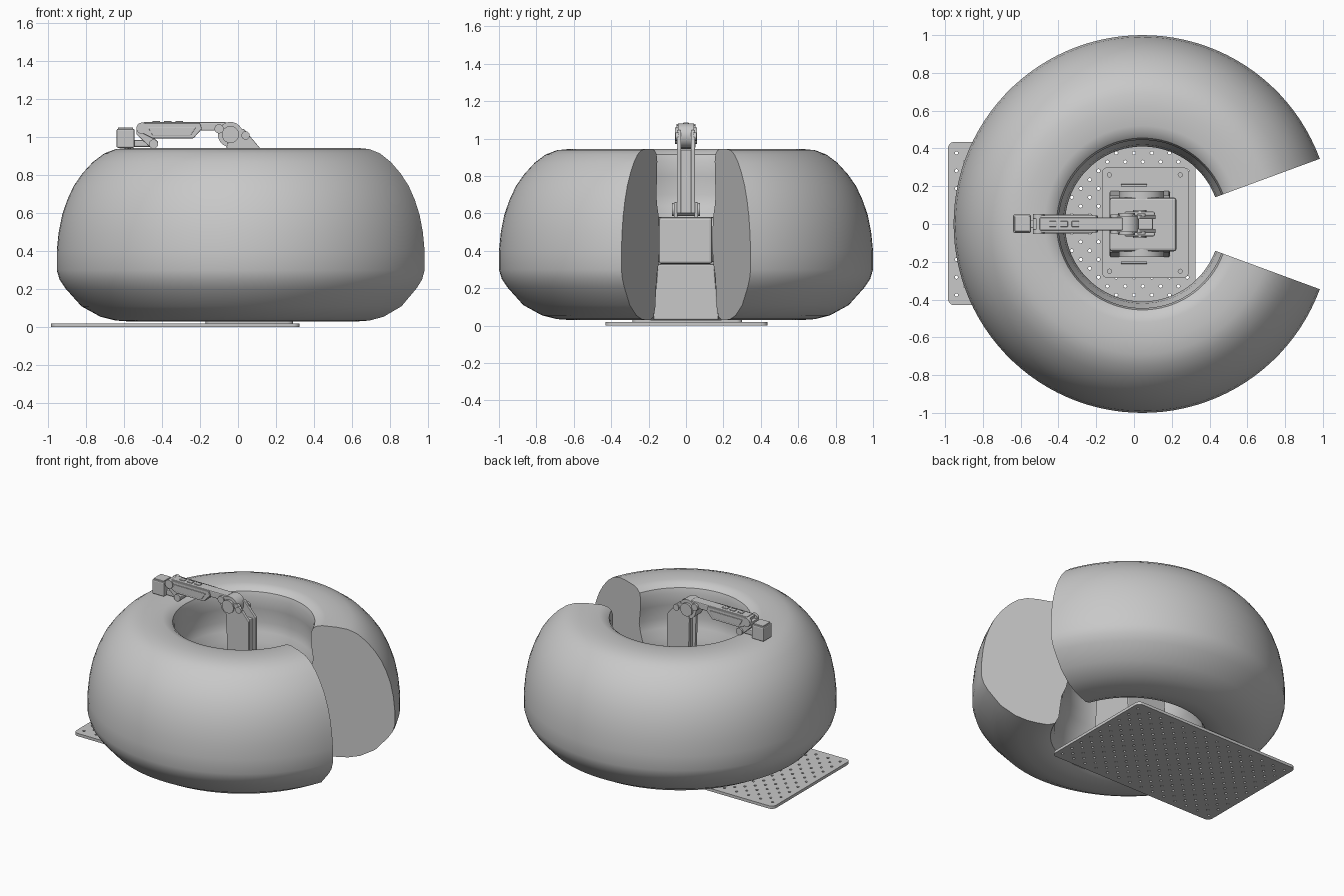
import bpy, bmesh, math
from mathutils import Vector, Matrix

if "Cube" in bpy.data.objects:
    bpy.data.objects.remove(bpy.data.objects["Cube"])

grey = bpy.data.materials.new("plain_grey")
grey.use_nodes = True
colour = (0.58, 0.58, 0.58, 1)
grey.diffuse_color = colour
grey.node_tree.nodes["Principled BSDF"].inputs["Base Color"].default_value = colour


def finish(name, bm, bevel=0, smooth=False):
    """Turn a bmesh into a named object, optionally bevelled and smooth."""
    bmesh.ops.recalc_face_normals(bm, faces=bm.faces)
    mesh = bpy.data.meshes.new(name)
    bm.to_mesh(mesh)
    bm.free()
    mesh.materials.append(grey)
    ob = bpy.data.objects.new(name, mesh)
    bpy.context.collection.objects.link(ob)
    if bevel:
        mod = ob.modifiers.new("bevel", 'BEVEL')
        mod.width, mod.segments = bevel, 2
    if smooth:
        bpy.ops.object.select_all(action='DESELECT')
        ob.select_set(True)
        bpy.context.view_layer.objects.active = ob
        bpy.ops.object.shade_smooth_by_angle(angle=math.radians(30))
    return ob


def box(name, x, y, z, bevel=0.006):
    bm = bmesh.new()
    size = [b - a for a, b in (x, y, z)]
    mid = [(a + b) / 2 for a, b in (x, y, z)]
    bmesh.ops.create_cube(bm, size=1, matrix=Matrix.Translation(mid) @ Matrix.Diagonal((*size, 1)))
    return finish(name, bm, bevel)


def pin(name, x, z, radius, y0, y1, sides=32):
    """Cylinder lying along y."""
    bm = bmesh.new()
    place = Matrix.Translation((x, (y0 + y1) / 2, z)) @ Matrix.Rotation(math.pi / 2, 4, 'X')
    bmesh.ops.create_cone(bm, cap_ends=True, segments=sides, radius1=radius, radius2=radius,
                          depth=abs(y1 - y0), matrix=place)
    return finish(name, bm, smooth=True)


def side_plate(name, outline, y0, y1, bevel=0.004):
    """Extrude an (x, z) outline along y."""
    bm = bmesh.new()
    face = bm.faces.new([bm.verts.new((x, y0, z)) for x, z in outline])
    moved = bmesh.ops.extrude_face_region(bm, geom=[face])["geom"]
    bmesh.ops.translate(bm, vec=(0, y1 - y0, 0), verts=[v for v in moved if isinstance(v, bmesh.types.BMVert)])
    return finish(name, bm, bevel)


def circle(cx, cy, r, n=8):
    return [(cx + r * math.cos(math.tau * i / n), cy + r * math.sin(math.tau * i / n)) for i in range(n)]


def perforated_plate(name, x, y, z, corner, holes):
    """Rounded plate with through holes, made from a filled flat curve."""
    outline = []
    for k, (sx, sy) in enumerate(((1, 1), (0, 1), (0, 0), (1, 0))):
        cx = x[sx] + (corner if sx == 0 else -corner)
        cy = y[sy] + (corner if sy == 0 else -corner)
        for i in range(7):
            a = math.pi / 2 * (k + i / 6)
            outline.append((cx + corner * math.cos(a), cy + corner * math.sin(a)))
    curve = bpy.data.curves.new(name, 'CURVE')
    curve.dimensions, curve.fill_mode = '2D', 'BOTH'
    curve.extrude = (z[1] - z[0]) / 2
    for ring in [outline] + holes:
        spline = curve.splines.new('POLY')
        spline.points.add(len(ring) - 1)
        for p, (px, py) in zip(spline.points, ring):
            p.co = (px, py, 0, 1)
        spline.use_cyclic_u = True
    curve.materials.append(grey)
    ob = bpy.data.objects.new(name, curve)
    ob.location.z = (z[0] + z[1]) / 2
    bpy.context.collection.objects.link(ob)
    bpy.ops.object.select_all(action='DESELECT')
    ob.select_set(True)
    bpy.context.view_layer.objects.active = ob
    bpy.ops.object.convert(target='MESH')


# Reach envelope: a closed section swept most of the way round, with capped ends
section = [(0.62, 0.03), (0.69, 0.035), (0.77, 0.055), (0.87, 0.11), (0.955, 0.205), (0.985, 0.25),
           (1.0, 0.3), (1.0, 0.4), (0.99, 0.5), (0.972, 0.59), (0.945, 0.67), (0.91, 0.745),
           (0.865, 0.81), (0.81, 0.87), (0.75, 0.915), (0.69, 0.938), (0.62, 0.945), (0.52, 0.945),
           (0.48, 0.935), (0.455, 0.915), (0.445, 0.88), (0.447, 0.8), (0.46, 0.7), (0.445, 0.64),
           (0.42, 0.58), (0.41, 0.5), (0.41, 0.4), (0.425, 0.33), (0.455, 0.26), (0.465, 0.18),
           (0.475, 0.1), (0.5, 0.05), (0.55, 0.03)]
bm = bmesh.new()
gap, steps, centre_x = math.radians(20.2), 96, 0.045
rings = []
for i in range(steps + 1):
    a = gap + (math.tau - 2 * gap) * i / steps
    rings.append([bm.verts.new((centre_x + r * math.cos(a), r * math.sin(a), z)) for r, z in section])
for one, two in zip(rings, rings[1:]):
    for j in range(len(section)):
        k = (j + 1) % len(section)
        bm.faces.new((one[j], one[k], two[k], two[j]))
bm.faces.new(rings[0])
bm.faces.new(rings[-1])
finish("reach_envelope", bm, smooth=True)

# Perforated table plate with staggered holes, and the mounting plate on it
pitch = 0.094
holes = []
for row in range(17):
    for col in range(14 - row % 2):
        holes.append(circle(-0.94 + pitch * (col + 0.5 * (row % 2)), -0.376 + pitch / 2 * row, 0.009))
perforated_plate("table_plate", (-0.985, 0.325), (-0.43, 0.435), (0, 0.02), 0.035, holes)
bolts = [circle(x, y, 0.011, 12) for x in (-0.13, 0.245) for y in (-0.25, 0.26)]
perforated_plate("mounting_plate", (-0.17, 0.29), (-0.285, 0.3), (0.02, 0.03), 0.03, bolts)

# Pedestal with foot brackets
bm = bmesh.new()
bmesh.ops.create_cube(bm, size=1, matrix=Matrix.Translation((0.03, 0, 0.18)) @ Matrix.Diagonal((0.32, 0.35, 0.3, 1)))
for v in bm.verts:
    if v.co.z > 0.2:
        v.co.y *= 0.86
finish("pedestal", bm, 0.008)
for side in (-1, 1):
    box("foot_bracket", (-0.07, 0.07), (side * 0.205 - 0.006, side * 0.205 + 0.006), (0.03, 0.06), 0.002)
    box("foot_flange", (-0.13, 0.2), (side * 0.205 - 0.012, side * 0.205 + 0.012), (0.03, 0.036), 0)
    pin("base_drum", 0.04, 0.46, 0.12, side * 0.13, side * 0.175)

# Rotating body and shoulder
box("body", (-0.13, 0.225), (-0.145, 0.14), (0.33, 0.58), 0.014)
box("body_skirt", (-0.09, 0.18), (-0.12, 0.12), (0.3, 0.335))
for side in (-1, 1):
    box("shoulder_cheek", (-0.05, 0.11), (side * 0.045, side * 0.065), (0.57, 0.66))
pin("shoulder_pin", 0.03, 0.62, 0.035, -0.075, 0.075)

# Upper arm: two side plates with a recessed web
column = [(-0.05, 0.6), (0.115, 0.6), (0.115, 0.945), (0.03, 1.045), (-0.03, 1.045), (-0.06, 0.95)]
for side in (-1, 1):
    side_plate("upper_arm_plate", column, side * 0.026, side * 0.048)
box("upper_arm_web", (-0.035, 0.1), (-0.03, 0.03), (0.6, 0.94))

# Elbow
pin("elbow_hub", -0.04, 1.015, 0.066, -0.042, 0.042, 48)
for side in (-1, 1):
    pin("elbow_cap", -0.04, 1.015, 0.045, side * 0.04, side * 0.058)
    pin("elbow_bolt", 0.04, 1.01, 0.022, side * 0.04, side * 0.056)
    pin("link_bolt", -0.1, 1.045, 0.024, side * 0.03, side * 0.05)

# Forearm: slim bar running into a deep housing
box("forearm_bar", (-0.5, -0.06), (-0.034, 0.034), (1.035, 1.08))
housing = [(-0.52, 1.075), (-0.2, 1.075), (-0.19, 1.045), (-0.235, 0.995), (-0.45, 0.995), (-0.5, 1.02)]
side_plate("forearm_housing", housing, -0.045, 0.045)
panel = [(-0.475, 1.055), (-0.22, 1.055), (-0.25, 1.01), (-0.45, 1.01)]
for side in (-1, 1):
    side_plate("forearm_panel", panel, side * 0.044, side * 0.05, 0.002)
    pin("wrist_cap", -0.505, 1.048, 0.03, side * 0.03, side * 0.052)
    pin("wrist_lower_cap", -0.445, 0.965, 0.024, side * 0.03, side * 0.045)
for x in (-0.43, -0.37, -0.31):
    box("forearm_rib", (x - 0.02, x + 0.02), (-0.015, 0.015), (1.078, 1.086), 0.003)

# Wrist link and square tool head
wrist = [(-0.535, 1.05), (-0.49, 1.05), (-0.42, 0.975), (-0.43, 0.945), (-0.46, 0.945), (-0.535, 1.015)]
side_plate("wrist_link", wrist, -0.032, 0.032)
box("tool_joint", (-0.56, -0.45), (-0.022, 0.022), (0.95, 0.985))
box("tool_head", (-0.64, -0.545), (-0.047, 0.05), (0.945, 1.045), 0.008)
box("tool_cap", (-0.632, -0.553), (-0.039, 0.042), (1.04, 1.053), 0.003)
